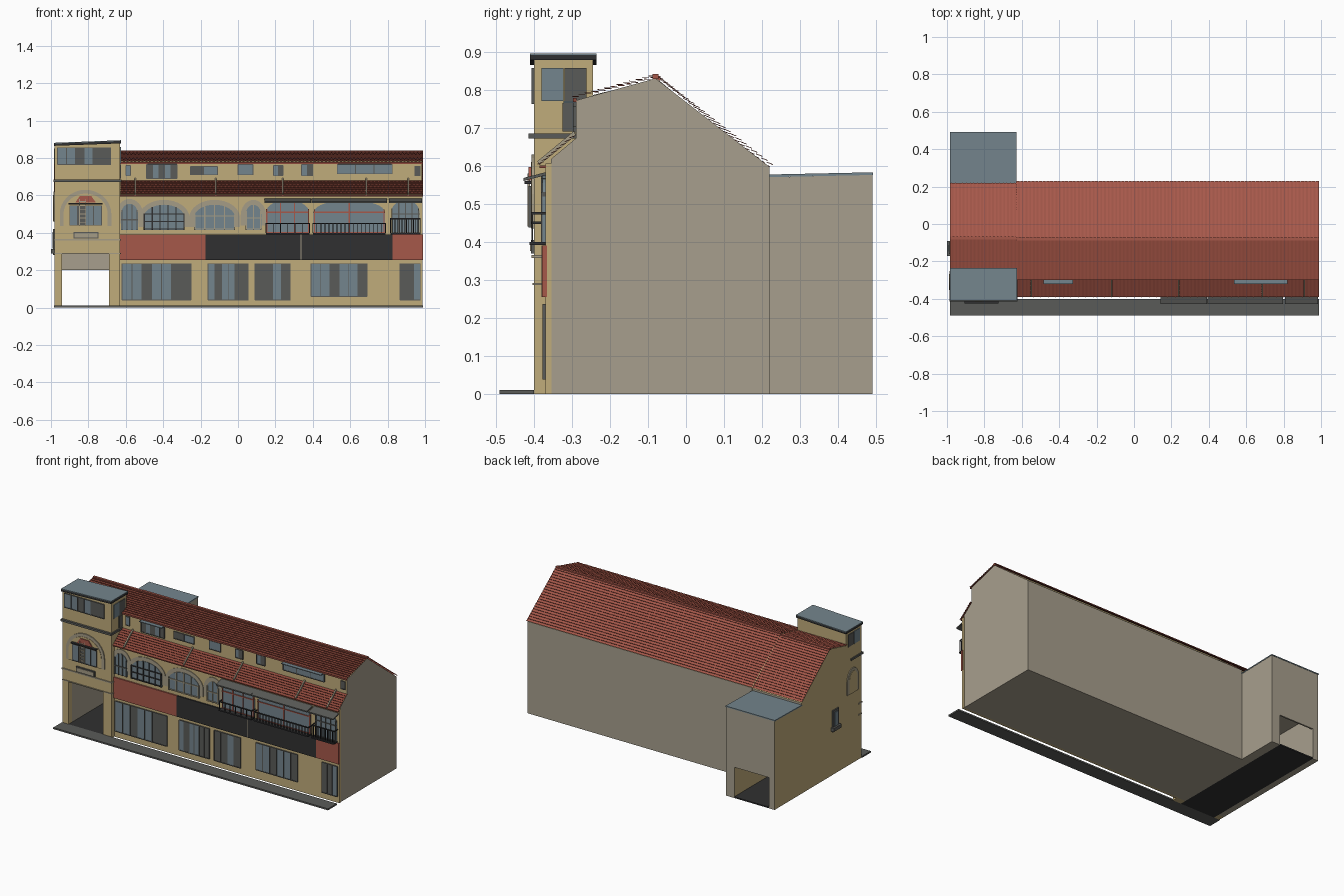
import bpy, bmesh, math
from mathutils import Vector

cube = bpy.data.objects.get("Cube")
if cube:
    bpy.data.objects.remove(cube, do_unlink=True)


def material(name, *rgb):
    lin = [((c / 255 + 0.055) / 1.055) ** 2.4 for c in rgb] + [1]
    m = bpy.data.materials.new(name)
    m.use_nodes = True
    m.diffuse_color = lin
    m.node_tree.nodes["Principled BSDF"].inputs["Base Color"].default_value = lin
    return m


TAN = material("tan plaster", 192, 172, 123)
BEIGE = material("beige side wall", 167, 159, 141)
RED = material("clay red", 166, 88, 74)
DARK_RED = material("shaded clay", 142, 72, 59)
GLASS = material("blue grey glass", 116, 133, 141)
GREY = material("dark grey", 90, 91, 88)
CHARCOAL = material("charcoal", 48, 48, 49)
STONE = material("stone trim", 165, 156, 134)


def finish(name, bm, *mats):
    me = bpy.data.meshes.new(name)
    bm.to_mesh(me)
    bm.free()
    for m in mats:
        me.materials.append(m)
    ob = bpy.data.objects.new(name, me)
    bpy.context.scene.collection.objects.link(ob)
    return ob


def boxes(name, items, *mats):
    """One object from (x0, x1, y0, y1, z0, z1) blocks."""
    bm = bmesh.new()
    for x0, x1, y0, y1, z0, z1 in items:
        vs = bmesh.ops.create_cube(bm, size=1)["verts"]
        for v in vs:
            v.co = ((x0 + x1) / 2 + v.co.x * (x1 - x0), (y0 + y1) / 2 + v.co.y * (y1 - y0),
                    (z0 + z1) / 2 + v.co.z * (z1 - z0))
    return finish(name, bm, *mats)


def prism(name, pts, axis, a, b, *mats):
    """Extrude a profile along x (points are y, z) or along y (points are x, z)."""
    bm = bmesh.new()
    place = (lambda p, t: (t, p[0], p[1])) if axis == "x" else (lambda p, t: (p[0], t, p[1]))
    f = bm.faces.new([bm.verts.new(place(p, a)) for p in pts])
    ext = bmesh.ops.extrude_face_region(bm, geom=[f])["geom"]
    move = Vector(place((0, 0), b - a))
    bmesh.ops.translate(bm, vec=move, verts=[v for v in ext if isinstance(v, bmesh.types.BMVert)])
    bmesh.ops.recalc_face_normals(bm, faces=bm.faces)
    return finish(name, bm, *mats)


def plain_sides(ob):
    """Second material on right, back and underside faces."""
    for p in ob.data.polygons:
        if p.normal.x > 0.5 or p.normal.y > 0.9 or p.normal.z < -0.5:
            p.material_index = 1


def tile_roof(name, x0, x1, low, high, courses, mat):
    """Stepped, rippled tile sheet from eave (y, z) to ridge (y, z)."""
    bm = bmesh.new()
    d = Vector((0, high[0] - low[0], high[1] - low[1]))
    n = Vector((0, -d.z, d.y)).normalized()
    n = n if n.z > 0 else -n
    cols = round((x1 - x0) / 0.01)
    rows = []
    for i in range(courses):
        for t, lift in ((i, 0.007), (i + 1, 0.002)):
            base = Vector((0, *low)) + d * t / courses
            rows.append([bm.verts.new(base + n * (lift + 0.002 * (j % 2))
                         + Vector((x0 + (x1 - x0) * j / cols, 0, 0))) for j in range(cols + 1)])
    for r, s in zip(rows, rows[1:]):
        for j in range(cols):
            quad = (r[j], r[j + 1], s[j + 1], s[j])
            bm.faces.new(quad if d.y > 0 else quad[::-1])
    return finish(name, bm, mat)


def window(name, x0, x1, z0, z1, y, panes):
    """Row of panes (g glass, d dark) with thin frame bars, facing front."""
    w = (x1 - x0) / len(panes)
    for key, mat in (("g", GLASS), ("d", GREY)):
        cells = [(x0 + i * w, x0 + (i + 1) * w, y - 0.004, y + 0.004, z0, z1)
                 for i, c in enumerate(panes) if c == key]
        if cells:
            boxes(name + ("_glass" if key == "g" else "_dark_panes"), cells, mat)
    bars = [(x0 + i * w - 0.002, x0 + i * w + 0.002, y - 0.007, y, z0, z1) for i in range(len(panes) + 1)]
    bars += [(x0, x1, y - 0.007, y, z - 0.002, z + 0.002) for z in (z0, z1)]
    boxes(name + "_frame", bars, GREY)


def arch(x0, x1, z0, spring, top, n=16):
    c, r = (x0 + x1) / 2, (x1 - x0) / 2
    return [(x0, z0), (x1, z0)] + [(c + r * math.cos(math.pi * i / n),
            spring + (top - spring) * math.sin(math.pi * i / n)) for i in range(n + 1)]


def arched_window(name, x0, x1, z0, spring, top, y, bar_mat, bars, rails, trim=0.026):
    if trim:
        prism(name + "_surround", arch(x0 - trim, x1 + trim, spring - 0.05, spring, top + trim),
              "y", y - 0.004, y + 0.01, STONE)
    prism(name + "_glass", arch(x0, x1, z0, spring, top), "y", y - 0.007, y + 0.01, GLASS)
    c, r = (x0 + x1) / 2, (x1 - x0) / 2
    items = []
    for i in range(bars + 1):
        x = x0 + 0.004 + (x1 - x0 - 0.008) * i / bars
        h = spring + (top - spring) * math.sqrt(max(0, 1 - ((x - c) / r) ** 2))
        items.append((x - 0.003, x + 0.003, y - 0.012, y, z0, h))
    items += [(x0, x1, y - 0.012, y, z - 0.003, z + 0.003) for z in rails]
    boxes(name + "_bars", items, bar_mat)


# Main block, with a separate street facade
plain_sides(prism("main_block", [(-.355, 0), (.22, 0), (.22, .597), (-.08, .83), (-.29, .772),
                                 (-.29, .672), (-.355, .618)], "x", -.63, .985, TAN, BEIGE))
boxes("street_facade", [(-.63, .987, -.37, -.354, 0, .606)], TAN)
boxes("pavement", [(-.985, .99, -.49, -.40, 0, .01)], GREY)

# Passage wing, tower and rear extension
plain_sides(prism("passage_wing", [(-.25, .29), (.49, .29), (.49, .576), (.215, .57), (.215, .59),
                                   (-.075, .828), (-.25, .785)], "x", -.98, -.63, TAN, BEIGE))
plain_sides(boxes("passage_walls", [(-.98, -.94, -.36, .49, 0, .29), (-.69, -.63, -.36, .49, 0, .29)], TAN, BEIGE))
boxes("passage_piers", [(-.98, -.94, -.40, -.36, 0, .29), (-.69, -.63, -.40, -.36, 0, .29)], TAN)
boxes("passage_back_lintel", [(-.94, -.69, .48, .49, .20, .29)], BEIGE)
boxes("passage_floor", [(-.94, -.69, -.40, .49, 0, .008)], CHARCOAL)
prism("extension_roof", [(.21, .57), (.492, .576), (.492, .583), (.21, .577)], "x", -.983, -.628, GLASS)
prism("tower", [(-.98, .29), (-.63, .29), (-.63, .882), (-.98, .866)], "y", -.40, -.245, TAN)
prism("tower_eave", [(-.985, .865), (-.625, .878), (-.625, .891), (-.985, .877)], "y", -.41, -.235, CHARCOAL)
prism("tower_roof", [(-.985, .877), (-.625, .891), (-.625, .895), (-.985, .881)], "y", -.41, -.235, GLASS)
boxes("tower_cornice", [(-.986, -.622, -.414, -.29, .672, .685)], GREY)
boxes("tower_band", [(-.984, -.626, -.406, -.37, .358, .366), (-.984, -.626, -.404, -.37, .286, .292)], STONE)

# Tiled roofs
tile_roof("rear_roof", -.63, .99, (.224, .597), (-.08, .833), 22, RED)
tile_roof("wing_rear_roof", -.985, -.63, (.215, .592), (-.075, .829), 22, RED)
tile_roof("front_roof", -.63, .99, (-.298, .775), (-.08, .833), 13, DARK_RED)
tile_roof("wing_front_roof", -.985, -.63, (-.245, .787), (-.075, .829), 10, DARK_RED)
tile_roof("lower_roof", -.628, .99, (-.386, .598), (-.29, .677), 8, DARK_RED)
boxes("front_roof_fascia", [(-.63, .988, -.297, -.288, .768, .779)], DARK_RED)
boxes("lower_roof_fascia", [(-.63, .988, -.385, -.368, .594, .601)], DARK_RED)
boxes("ridge_caps", [(-.63, .99, -.088, -.072, .828, .841), (-.985, -.63, -.083, -.067, .824, .836)], RED)
for i, x in enumerate((-.55, -.12, .24, .685, .91)):
    prism(f"roof_joint_{i + 1}", [(-.386, .602), (-.29, .68), (-.294, .692), (-.391, .612)],
          "x", x - .004, x + .004, STONE)

# Ground floor shop windows
for i, (x0, x1, z0, panes) in enumerate([(-.62, -.25, .04, "ggdggdd"), (-.16, .055, .04, "gdggdd"),
                                         (.09, .28, .04, "ddgd"), (.39, .69, .06, "ggdggd"),
                                         (.865, .975, .04, "ddg")]):
    window(f"shop_window_{i + 1}", x0, x1, z0, .235, -.37, panes)

# Blank fascia panels above the shops
boxes("red_fascia_panels", [(-.63, -.175, -.379, -.365, .255, .39), (.825, .988, -.379, -.365, .255, .39)], RED)
boxes("charcoal_fascia_panels", [(-.175, .335, -.379, -.365, .255, .39), (.339, .825, -.379, -.365, .255, .39)], CHARCOAL)
boxes("fascia_joint", [(.335, .339, -.38, -.365, .255, .39)], STONE)

# First floor arched windows
arched_window("arch_window_1", -.625, -.535, .415, .50, .555, -.37, GREY, 3, (.47,))
arched_window("arch_window_2", -.505, -.285, .415, .48, .55, -.37, CHARCOAL, 5, (.42, .46, .50))
arched_window("arch_window_3", -.235, -.015, .415, .48, .55, -.37, STONE, 4, (.42, .49))
arched_window("arch_window_4", .04, .125, .415, .49, .55, -.37, STONE, 2, (.42, .48))
arched_window("arch_window_5", .15, .38, .395, .51, .575, -.37, RED, 3, (.40, .51), 0)
arched_window("arch_window_6", .405, .785, .395, .51, .575, -.37, RED, 2, (.40, .51), 0)
arched_window("arch_window_7", .82, .97, .395, .51, .575, -.37, GREY, 4, (.40, .50), 0)

# Balconies and awnings over the last three windows
for i, (x0, x1, rail, step) in enumerate([(.15, .382, .45, .04), (.40, .788, .45, .022), (.815, .975, .475, .012)]):
    n = round((x1 - x0) / step)
    bars = [(x0 + (x1 - x0) * j / n - .002, x0 + (x1 - x0) * j / n + .002, -.407, -.403, .40, rail)
            for j in range(n + 1)]
    bars += [(x0, x1, -.408, -.402, rail - .003, rail + .003), (x0, x1, -.412, -.37, .392, .40)]
    bars += [(x - .002, x + .002, -.405, -.37, rail - .003, rail + .003) for x in (x0, x1)]
    boxes(f"balcony_{i + 1}", bars, CHARCOAL)
    prism(f"awning_{i + 1}", [(-.428, .56), (-.37, .575), (-.37, .583), (-.428, .568)],
          "x", x0 - .008, x1 + .008, GREY)

# Clerestory windows and their glass hoods
for i, (x0, x1, z0, z1, panes) in enumerate([(-.60, -.575, .705, .76, "g"), (-.49, -.325, .69, .765, "dgdgd"),
                                             (-.255, -.11, .71, .755, "dg"), (0, .08, .71, .765, "g"),
                                             (.19, .24, .705, .76, "gd"), (.34, .40, .705, .765, "gd"),
                                             (.53, .825, .715, .765, "ggg"), (.945, .975, .705, .755, "d")]):
    window(f"upper_window_{i + 1}", x0, x1, z0, z1, -.29, panes)
boxes("upper_window_hoods", [(-.485, -.325, -.322, -.29, .765, .77), (.535, .82, -.322, -.29, .765, .77)], GLASS)

# Tower details
window("tower_top_window", -.965, -.68, .765, .855, -.40, "ggdgdd")
boxes("tower_side_glass", [(-.632, -.626, -.38, -.322, .77, .858), (-.984, -.978, -.38, -.322, .77, .85)], GLASS)
boxes("tower_side_dark_glass", [(-.632, -.626, -.32, -.262, .77, .858), (-.984, -.978, -.32, -.262, .77, .85),
                                (-.632, -.626, -.325, -.292, .69, .765)], GREY)
prism("tower_arch_surround", arch(-.953, -.677, .435, .50, .63), "y", -.406, -.39, STONE)
prism("tower_arch_wall", arch(-.933, -.697, .435, .50, .61), "y", -.408, -.39, TAN)
window("tower_arch_window", -.90, -.73, .44, .545, -.407, "gdgg")
boxes("tower_arch_ladder", [(-.85, -.846, -.417, -.41, .44, .58), (-.816, -.812, -.417, -.41, .44, .58)]
      + [(-.85, -.812, -.416, -.41, .455 + .022 * k, .459 + .022 * k) for k in range(6)], STONE)
prism("tower_arch_canopy", [(-.87, .562), (-.76, .562), (-.785, .597), (-.845, .597)], "y", -.414, -.40, RED)
boxes("tower_canopy_ledge", [(-.905, -.725, -.425, -.40, .552, .56)], CHARCOAL)
boxes("tower_plaque_border", [(-.88, -.745, -.408, -.39, .37, .405)], GREY)
boxes("tower_plaque", [(-.874, -.751, -.411, -.39, .376, .399)], STONE)

# Left side niche and window
prism("side_niche_surround", arch(-.37, -.25, .46, .54, .62), "x", -.986, -.97, STONE)
prism("side_niche", arch(-.352, -.268, .46, .54, .602), "x", -.988, -.97, TAN)
boxes("side_window_frame", [(-.988, -.97, -.16, -.10, .28, .42)], GREY)
boxes("side_window_glass", [(-.991, -.97, -.147, -.113, .315, .405)], GLASS)
boxes("side_window_sill", [(-1.0, -.97, -.17, -.09, .29, .312)], GREY)
